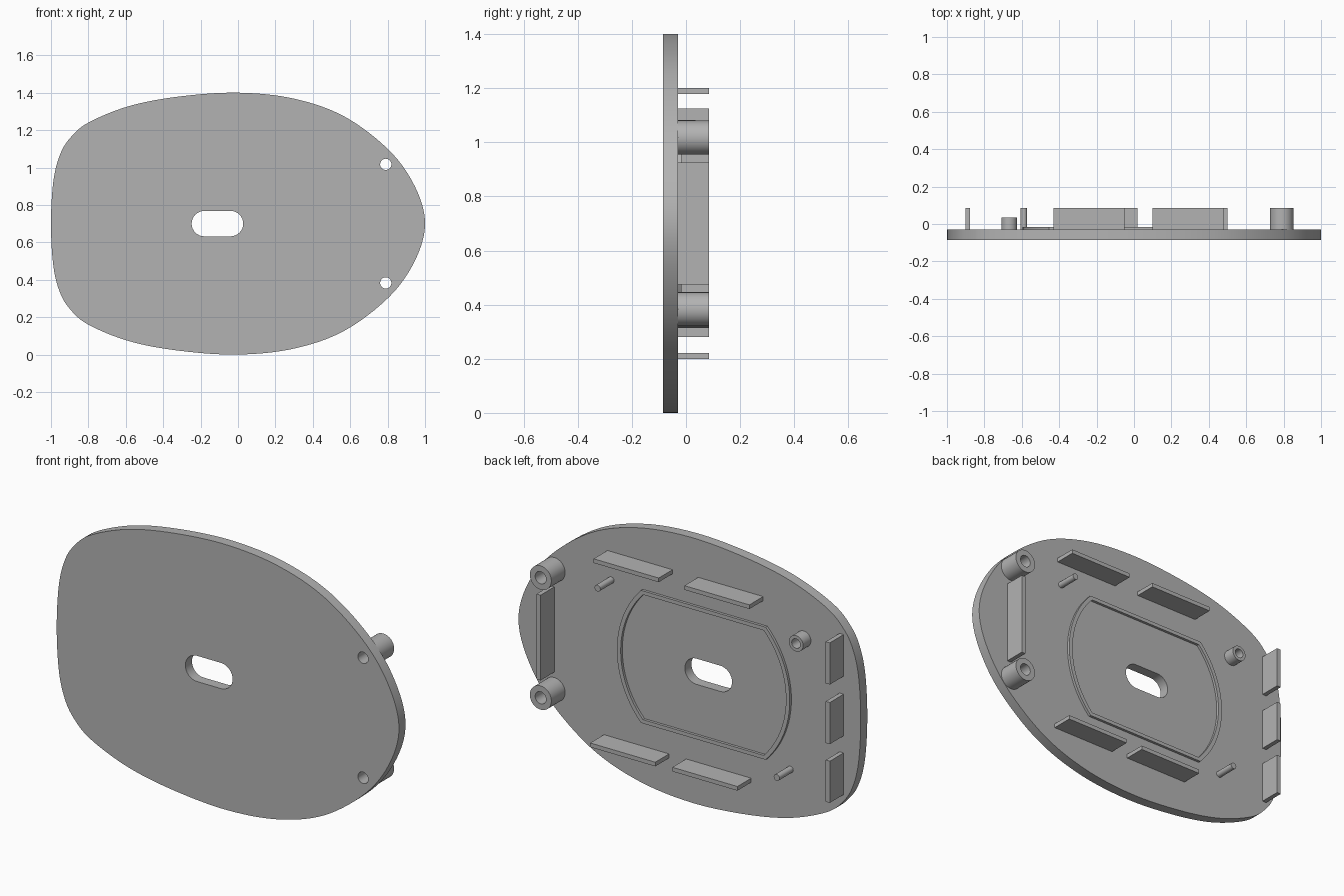
import bpy, bmesh, math
from mathutils import Vector

if "Cube" in bpy.data.objects:
    bpy.data.objects.remove(bpy.data.objects["Cube"])

grey = bpy.data.materials.new("grey")
grey.diffuse_color = (0.45, 0.45, 0.45, 1)
grey.use_nodes = True
grey.node_tree.nodes["Principled BSDF"].inputs["Base Color"].default_value = grey.diffuse_color

BACK, FRONT, TIP, MID = -0.03, -0.085, 0.085, 0.7


def prism(name, loops, y0, y1):
    """Extrude closed (x, z) loops from y0 to y1; inner loops become holes."""
    curve = bpy.data.curves.new(name, 'CURVE')
    curve.dimensions = '2D'
    curve.fill_mode = 'BOTH'
    curve.extrude = (y1 - y0) / 2
    for loop in loops:
        s = curve.splines.new('POLY')
        s.points.add(len(loop) - 1)
        for p, (x, z) in zip(s.points, loop):
            p.co = (x, z, 0, 1)
        s.use_cyclic_u = True
    ob = bpy.data.objects.new(name, curve)
    bpy.context.collection.objects.link(ob)
    ob.location.y = (y0 + y1) / 2
    ob.rotation_euler.x = math.pi / 2
    bpy.ops.object.select_all(action='DESELECT')
    ob.select_set(True)
    bpy.context.view_layer.objects.active = ob
    bpy.ops.object.convert(target='MESH')
    ob = bpy.context.object
    bm = bmesh.new()
    bm.from_mesh(ob.data)
    bmesh.ops.remove_doubles(bm, verts=bm.verts, dist=1e-5)
    bmesh.ops.recalc_face_normals(bm, faces=bm.faces)
    bm.to_mesh(ob.data)
    bm.free()
    ob.data.materials.clear()
    ob.data.materials.append(grey)
    bpy.ops.object.shade_smooth_by_angle(angle=math.radians(30))
    return ob


def arc(cx, cz, r, a0, a1, n):
    return [(cx + r * math.cos(a0 + (a1 - a0) * i / n),
             cz + r * math.sin(a0 + (a1 - a0) * i / n)) for i in range(n + 1)]


def circle(cx, cz, r, n=32):
    return arc(cx, cz, r, 0, math.tau, n)[:-1]


def box(x0, x1, z0, z1):
    return [(x0, z0), (x1, z0), (x1, z1), (x0, z1)]


def smooth_loop(pts, n=8):
    """Closed Catmull-Rom curve through the points."""
    out, k = [], len(pts)
    for i in range(k):
        a, b, c, d = (Vector(pts[(i + j) % k]) for j in (-1, 0, 1, 2))
        for j in range(n):
            t = j / n
            p = 0.5 * (2 * b + (c - a) * t + (2 * a - 5 * b + 4 * c - d) * t ** 2
                       + (3 * b - a - 3 * c + d) * t ** 3)
            out.append((p.x, p.y))
    return out


def clipped_circle(cx, r, h):
    """Circle cut flat at height h above and below the middle."""
    a = math.asin(h / r)
    return arc(cx, MID, r, -a, a, 24) + arc(cx, MID, r, math.pi - a, math.pi + a, 24)


# Egg-shaped plate with a slot and two screw holes
half = [(0.947, 0.196), (0.81, 0.39), (0.57, 0.572), (0.30, 0.668), (0, 0.7),
        (-0.31, 0.68), (-0.58, 0.629), (-0.80, 0.54), (-0.90, 0.455),
        (-0.955, 0.36), (-0.988, 0.22)]
outline = ([(1, 0)] + half + [(-1, 0)] + [(x, -z) for x, z in reversed(half)])
outline = smooth_loop([(x, z + MID) for x, z in outline])
slot = (arc(-0.04, MID, 0.068, -math.pi / 2, math.pi / 2, 16)
        + arc(-0.18, MID, 0.068, math.pi / 2, 1.5 * math.pi, 16))
screws = [(0.79, MID + s * 0.317) for s in (1, -1)]
prism("plate", [outline, slot] + [circle(x, z, 0.03) for x, z in screws], FRONT, BACK)

# Screw bosses and the shorter locating boss
for x, z in screws:
    prism("screw_boss", [circle(x, z, 0.063), circle(x, z, 0.032)], BACK, TIP)
prism("short_boss", [circle(-0.667, 1.04, 0.042), circle(-0.667, 1.04, 0.025)], BACK, 0.035)

# Thin pins
for x, z in ((0.458, 1.05), (-0.589, 0.33)):
    prism("pin", [circle(x, z, 0.017, 20)], BACK, TIP)

# Low rim around the slot
prism("rim", [clipped_circle(-0.09, 0.505, 0.35), clipped_circle(-0.09, 0.483, 0.33)],
      BACK, -0.016)

# Upright ribs around the edge
for x in (0.10, -0.43):
    prism("top_rib", [box(x, x + 0.38, 1.178, 1.20)], BACK, TIP)
for x in (0.12, -0.36):
    prism("bottom_rib", [box(x, x + 0.38, 0.20, 0.222)], BACK, TIP)
for z in (0.39, 0.70, 1.015):
    prism("left_rib", [box(-0.90, -0.876, z - 0.11, z + 0.11)], BACK, TIP)
prism("right_rib", [box(0.79, 0.814, 0.475, 0.925)], BACK, TIP)
